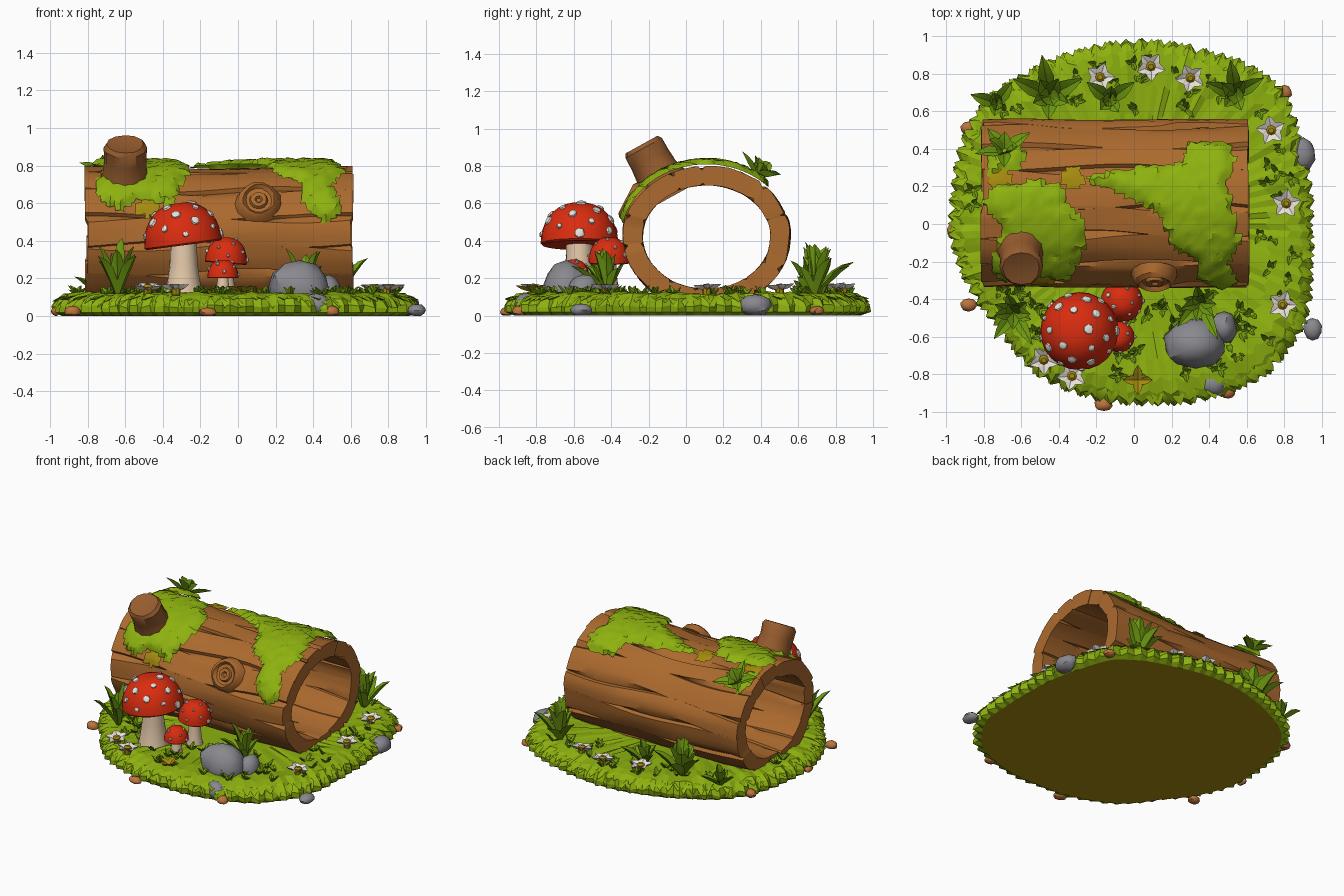
import bpy, bmesh, math, random
from math import sin, cos, pi, tau
from mathutils import Vector, Matrix, noise

if "Cube" in bpy.data.objects:
    bpy.data.objects.remove(bpy.data.objects["Cube"])

random.seed(4)
U = random.uniform


def mat(name, r, g, b):
    m = bpy.data.materials.new(name)
    lin = [((c / 255 + 0.055) / 1.055) ** 2.4 if c > 10 else c / 3294 for c in (r, g, b)]
    m.diffuse_color = (*lin, 1)
    m.use_nodes = True
    m.node_tree.nodes["Principled BSDF"].inputs["Base Color"].default_value = m.diffuse_color
    return m


GRASS, LEAF = mat("grass green", 142, 178, 15), mat("leaf green", 112, 156, 16)
BARK, STUMP = mat("bark brown", 172, 106, 46), mat("branch brown", 150, 92, 46)
RED, CREAM = mat("cap red", 218, 44, 15), mat("stem cream", 228, 200, 168)
WHITE, GREY = mat("petal white", 236, 230, 220), mat("stone grey", 136, 136, 142)
MUSTARD, TAN = mat("mustard", 165, 138, 15), mat("pebble tan", 188, 116, 62)


def finish(name, bm, *mats, smooth=True):
    bmesh.ops.recalc_face_normals(bm, faces=bm.faces[:])
    me = bpy.data.meshes.new(name)
    bm.to_mesh(me)
    bm.free()
    ob = bpy.data.objects.new(name, me)
    bpy.context.collection.objects.link(ob)
    for m in mats:
        me.materials.append(m)
    if smooth:
        bpy.ops.object.select_all(action='DESELECT')
        ob.select_set(True)
        bpy.context.view_layer.objects.active = ob
        bpy.ops.object.shade_smooth_by_angle(angle=math.radians(35))
    return ob


def skin(bm, rings, closed=True, loop=False):
    """Quads between successive rings of coordinates; returns vert rows."""
    rows = [[bm.verts.new(p) for p in ring] for ring in rings]
    n = len(rows[0])
    for i in range(len(rows) if loop else len(rows) - 1):
        a, b = rows[i], rows[(i + 1) % len(rows)]
        for j in range(n if closed else n - 1):
            k = (j + 1) % n
            bm.faces.new((a[j], a[k], b[k], b[j]))
    return rows


def lathe(bm, prof, M, n=16, rough=0.0, mi=0):
    rings = []
    for r, z in prof:
        rings.append([M @ Vector((r * (1 + U(-rough, rough)) * cos(tau * j / n),
                                  r * (1 + U(-rough, rough)) * sin(tau * j / n), z)) for j in range(n)])
    old = set(bm.faces)
    rows = skin(bm, rings)
    bm.faces.new(rows[0])
    bm.faces.new(rows[-1])
    for f in bm.faces:
        if f not in old:
            f.material_index = mi


def aim(loc, direction):
    return Matrix.Translation(loc) @ Vector(direction).to_track_quat('Z', 'Y').to_matrix().to_4x4()


def leaf(bm, M, az, reach, height, width, droop=0.4):
    """Pointed arching blade with a diamond cross-section."""
    out, side = Vector((cos(az), sin(az), 0)), Vector((-sin(az), cos(az), 0))
    rings = []
    for t, w in ((0, .35), (.25, .85), (.5, 1), (.75, .65), (1, .03)):
        c = out * reach * t + Vector((0, 0, height * ((1 + droop) * t - droop * t * t)))
        up = Vector((0, 0, 1)) * width * .12 * w - out * width * .1 * w
        s = side * width * .5 * w
        rings.append([M @ p for p in (c - s + up, c - up * .3, c + s + up, c - up * 1.6)])
    rows = skin(bm, rings)
    bm.faces.new(rows[-1])


# Grassy base: jagged outline, domed rim, mustard underside
OUT = [(.95, 0), (.93, .3), (.88, .5), (.8, .72), (.62, .85), (.4, .92), (.08, .98), (-.29, .93), (-.56, .82),
       (-.77, .69), (-.9, .5), (-.97, .18), (-.98, -.08), (-.85, -.4), (-.72, -.56), (-.53, -.8),
       (-.29, -.91), (.08, -.96), (.51, -.9), (.72, -.8), (.92, -.52), (.95, -.24)]
POL = sorted((math.atan2(y, x) % tau, math.hypot(x, y)) for x, y in OUT)


def rim(a):
    a %= tau
    ext = [(POL[-1][0] - tau, POL[-1][1])] + POL + [(POL[0][0] + tau, POL[0][1])]
    for (a0, r0), (a1, r1) in zip(ext, ext[1:]):
        if a0 <= a <= a1:
            return r0 + (r1 - r0) * (a - a0) / (a1 - a0)


bm = bmesh.new()
N = 144
rings = []
for f, z, jag in ((.95, 0, 0), (.985, .02, .02), (.99, .05, .018), (.97, .085, .014), (.93, .11, .012),
                  (.86, .12, .015), (.75, .115, .012), (.6, .11, .01), (.4, .105, 0), (.04, .105, 0)):
    rings.append([(rim(tau * j / N) * (f + (jag if j % 2 else -jag) * U(.5, 1.2)) * cos(tau * j / N),
                   rim(tau * j / N) * (f + (jag if j % 2 else -jag) * U(.5, 1.2)) * sin(tau * j / N),
                   z + (U(-.01, .012) if z > .02 and f > .5 else 0)) for j in range(N)])
rows = skin(bm, rings)
bm.faces.new(rows[-1])
bm.faces.new(rows[0]).material_index = 1
finish("grass_base", bm, GRASS, MUSTARD, smooth=False)

# Overhanging grass spikes on the rim and small tufts over the turf
bm = bmesh.new()
for j in range(110):
    a = tau * (j + U(-.3, .3)) / 110
    r = rim(a) - .08
    leaf(bm, Matrix.Translation((r * cos(a), r * sin(a), .1)), a, .085, U(-.06, -.01), .06, 1.2 * -1)
finish("rim_grass", bm, GRASS)
bm = bmesh.new()
count = 0
while count < 95:
    a, q = U(0, tau), U(.45, .9)
    x, y = rim(a) * q * cos(a), rim(a) * q * sin(a)
    if -.85 < x < .66 and -.36 < y < .58:
        continue
    count += 1
    for k in range(4):
        leaf(bm, Matrix.Translation((x, y, .105)), U(0, tau), U(.03, .06), U(.03, .06), .028)
finish("small_grass_tufts", bm, LEAF)

# Hollow log: plank-like bark with grooves, open at both ends
CY, CZ, RY, RZ = .11, .42, .45, .385


def on_log(x, a, d=0.0):
    """Point on the log surface; a is measured from the top toward the back."""
    return Vector((x, CY + (RY + d) * sin(a), CZ + (RZ + d) * cos(a)))


bm = bmesh.new()
P, S, XS = 15, 5, 18
edges = [tau * (p + U(-.22, .22)) / P for p in range(P)] + [0]
edges[P] = edges[0] + tau
endj = [(U(-.012, .006), U(-.006, .012)) for p in range(P)]
rings = []
for i in range(P * S):
    p, s = divmod(i, S)
    t = (0, .07, .35, .65, .93)[s]
    outer, inner = [], []
    for k in range(XS + 1):
        u = k / XS
        x = -.805 + 1.41 * u + endj[p][0] * (1 - u) + endj[p][1] * u
        a = edges[p] + (edges[p + 1] - edges[p]) * t + .05 * sin(5 * x + p * 2) * (1 if s in (0, 1, 4) else .4)
        n = noise.noise(Vector((x * 2.5, 3 * sin(a), 3 * cos(a)))) * .012
        d = n - .004 - (.022 if s == 0 else 0) - .018 * sin(pi * u) * (cos(a) > .3)
        outer.append(on_log(x, a, d))
        inner.append(on_log(x, a, -.108 - (-.012 if s == 0 else 0) + n * .4))
    rings.append(outer + inner[::-1])
skin(bm, rings, closed=True, loop=True)
finish("hollow_log", bm, BARK)

# Broken branch stub and bark knot
bm = bmesh.new()
lathe(bm, [(.15, -.1), (.135, .0), (.118, .06), (.112, .13), (.113, .2), (.1, .222), (.05, .215)],
      aim((-.6, -.13, .72), (0, -.48, .87)), 12, .04)
finish("branch_stub", bm, STUMP)
bm = bmesh.new()
lathe(bm, [(.125, -.03), (.105, .025), (.085, .042), (.07, .022), (.05, .02), (.042, .036), (.02, .036), (.012, .024)],
      aim((.11, -.285, .605), (0, -.88, .45)), 14, .06)
finish("bark_knot", bm, BARK)

# Moss blankets and mustard patches draped over the log, outlines in (x, angle)
def inside(x, y, poly):
    c = False
    for (x0, y0), (x1, y1) in zip(poly, poly[1:] + poly[:1]):
        if (y0 > y) != (y1 > y) and x < (x1 - x0) * (y - y0) / (y1 - y0) + x0:
            c = not c
    return c


def moss(name, poly, material, lift=.032, step=.026):
    bm = bmesh.new()
    vs, sa = {}, step * 2.2

    def v(i, j):
        if (i, j) not in vs:
            vs[i, j] = bm.verts.new((i * step + U(-.008, .008), j * sa + U(-.02, .02), 0))
        return vs[i, j]
    for i in range(-40, 40):
        for j in range(-32, 32):
            if inside((i + .5) * step, (j + .5) * sa, poly):
                bm.faces.new((v(i, j), v(i + 1, j), v(i + 1, j + 1), v(i, j + 1)))
    edge = {w for w in bm.verts if w.is_boundary}
    near = {e.other_vert(w) for w in edge for e in w.link_edges}
    for w in bm.verts:
        d = .004 if w in edge else lift * (.75 if w in near else 1) + U(-.007, .007)
        w.co = on_log(w.co.x, w.co.y, d)
    finish(name, bm, material)


moss("moss_right", [(-.28, .31), (-.14, .38), (.05, .45), (.19, .45), (.27, .56), (.28, .78), (.5, .8), (.54, .55),
     (.5, .2), (.57, -.45), (.5, -.75), (.56, -1.2), (.46, -1.4), (.35, -1.1), (.34, -.75), (.2, -.55),
     (.13, -.1), (-.02, .06), (-.15, .18)], GRASS)
moss("moss_left", [(-.76, .22), (-.5, .27), (-.38, .2), (-.34, -.05), (-.27, -.2), (-.27, -.55), (-.31, -.9),
     (-.35, -1.15), (-.5, -1.0), (-.62, -1.2), (-.73, -1.1), (-.76, -.8), (-.7, -.3), (-.8, 0)], GRASS)
moss("moss_fern", [(-.79, .35), (-.6, .4), (-.56, .7), (-.75, .8)], GRASS)
for k, (x, a) in enumerate(((-.33, .31), (-.72, .3), (-.48, -1.15))):
    moss(f"lichen_{k}", [(x + .07 * cos(t * tau / 7), a + .16 * sin(t * tau / 7)) for t in range(7)], MUSTARD, .014)

# Leafy plants: position, reach, height, leaf count, width, lean about x
PLANTS = [(-.64, -.47, .1, .2, .32, 11, .065, 0), (.35, -.42, .1, .2, .26, 11, .06, 0),
          (-.45, .68, .1, .22, .28, 12, .085, 0), (-.13, .66, .1, .15, .18, 8, .075, 0),
          (-.73, .64, .1, .14, .16, 7, .07, 0), (.54, .69, .1, .19, .3, 11, .075, 0),
          (-.69, .38, .74, .15, .11, 9, .07, -.55)]
for i, (x, y, z, R, H, n, w, lean) in enumerate(PLANTS):
    bm = bmesh.new()
    M = Matrix.Translation((x, y, z)) @ Matrix.Rotation(lean, 4, 'X')
    for k in range(n):
        f = 1 if k % 2 else .5
        az = tau * k / n + U(-.2, .2)
        reach = R * f * U(.85, 1.1)
        if lean == 0 and (sin(az) > .2) == (y < 0):     # keep leaves out of the log
            reach *= .5
        leaf(bm, M, az, reach, H * (1.25 - .5 * f) * U(.7, 1), w, .7)
    finish(f"leafy_plant_{i}", bm, LEAF)

# Mushrooms: position, cap radius, rim height, cap height, tilt
for i, (x, y, R, z, h, tilt) in enumerate(((-.29, -.57, .208, .385, .22, -.13), (-.065, -.41, .112, .285, .135, .08),
                                           (-.08, -.6, .083, .205, .095, 0))):
    bm = bmesh.new()
    lathe(bm, [(R * .52, .09), (R * .45, .14), (R * .36, (z + .1) / 2 + .03), (R * .33, z + h * .15)],
          Matrix.Translation((x, y, 0)), 16, .02)
    finish(f"mushroom_stem_{i}", bm, CREAM)
    M = Matrix.Translation((x, y, z)) @ Matrix.Rotation(tilt, 4, 'Y')
    bm = bmesh.new()
    lathe(bm, [(R * .3, h * .15), (R * .7, h * .06), (R * .95, -h * .03)], M, 24, 0, 1)
    dome = [(R * cos(t) ** .85, h * sin(t)) for t in [k * pi / 18 for k in range(9)]]
    lathe(bm, [(R * .95, -h * .04)] + dome, M, 24, .008)
    finish(f"mushroom_cap_{i}", bm, RED, MUSTARD)
    bm = bmesh.new()
    n = (22, 14, 10)[i]
    for k in range(n):
        t, a = math.asin(.12 + .85 * (k + .5) / n), k * 2.4
        r = R * cos(t) ** .85
        nrm = Vector((cos(a) * cos(t) / R, sin(a) * cos(t) / R, sin(t) / h))
        s = R * U(.07, .14)
        lathe(bm, [(s, -.004), (s * .9, .006), (s * .5, .01)],
              M @ aim((r * cos(a), r * sin(a), h * sin(t)), nrm), 7, .12)
    finish(f"cap_spots_{i}", bm, WHITE)

# Stones and pebbles: centre, half sizes
STONES = [(.33, -.64, .15, .17, .13, .145), (.48, -.55, .13, .07, .085, .09), (.42, -.85, .06, .08, .065, .06),
          (.9, .37, .055, .065, .09, .06), (.95, -.56, .03, .05, .06, .035)]
PEBBLES = [(-.16, -.96, .02, .05, .035, .025), (.5, -.89, .025, .04, .04, .03), (-.88, -.43, .025, .045, .035, .03),
           (-.88, .51, .03, .045, .035, .03), (-.97, -.04, .025, .025, .04, .025), (.8, .7, .025, .04, .04, .025)]
for name, items, m in (("stone", STONES, GREY), ("pebble", PEBBLES, TAN)):
    for i, (x, y, z, a, b, c) in enumerate(items):
        bm = bmesh.new()
        bmesh.ops.create_icosphere(bm, subdivisions=2, radius=1)
        for v in bm.verts:
            v.co *= 1 + .16 * noise.noise(v.co * 1.3 + Vector((i * 3, 0, 0)))
            v.co = Vector((x + v.co.x * a, y + v.co.y * b, max(.0, z + v.co.z * c)))
        finish(f"{name}_{i}", bm, m)

# Flowers with white petals and mustard hearts, plus one mustard cross-shaped sprout
for i, (x, y) in enumerate(((-.18, .78), (.09, .84), (.3, .78), (.73, .5), (.81, .11), (.79, -.43),
                            (-.48, -.72), (-.33, -.81))):
    M = Matrix.Translation((x, y, .14)) @ Matrix.Rotation(U(-.2, .2), 4, 'X')
    bm = bmesh.new()
    for k in range(5):
        leaf(bm, M, tau * k / 5 + i, .08, .025, .062, .6)
    finish(f"flower_petals_{i}", bm, WHITE)
    bm = bmesh.new()
    lathe(bm, [(.022, -.03), (.026, .018), (.014, .03)], M, 8)
    finish(f"flower_heart_{i}", bm, MUSTARD)
bm = bmesh.new()
for k in range(4):
    leaf(bm, Matrix.Translation((.02, -.83, .13)), pi / 2 * k, .08, .03, .05, .6)
finish("mustard_sprout", bm, MUSTARD)
